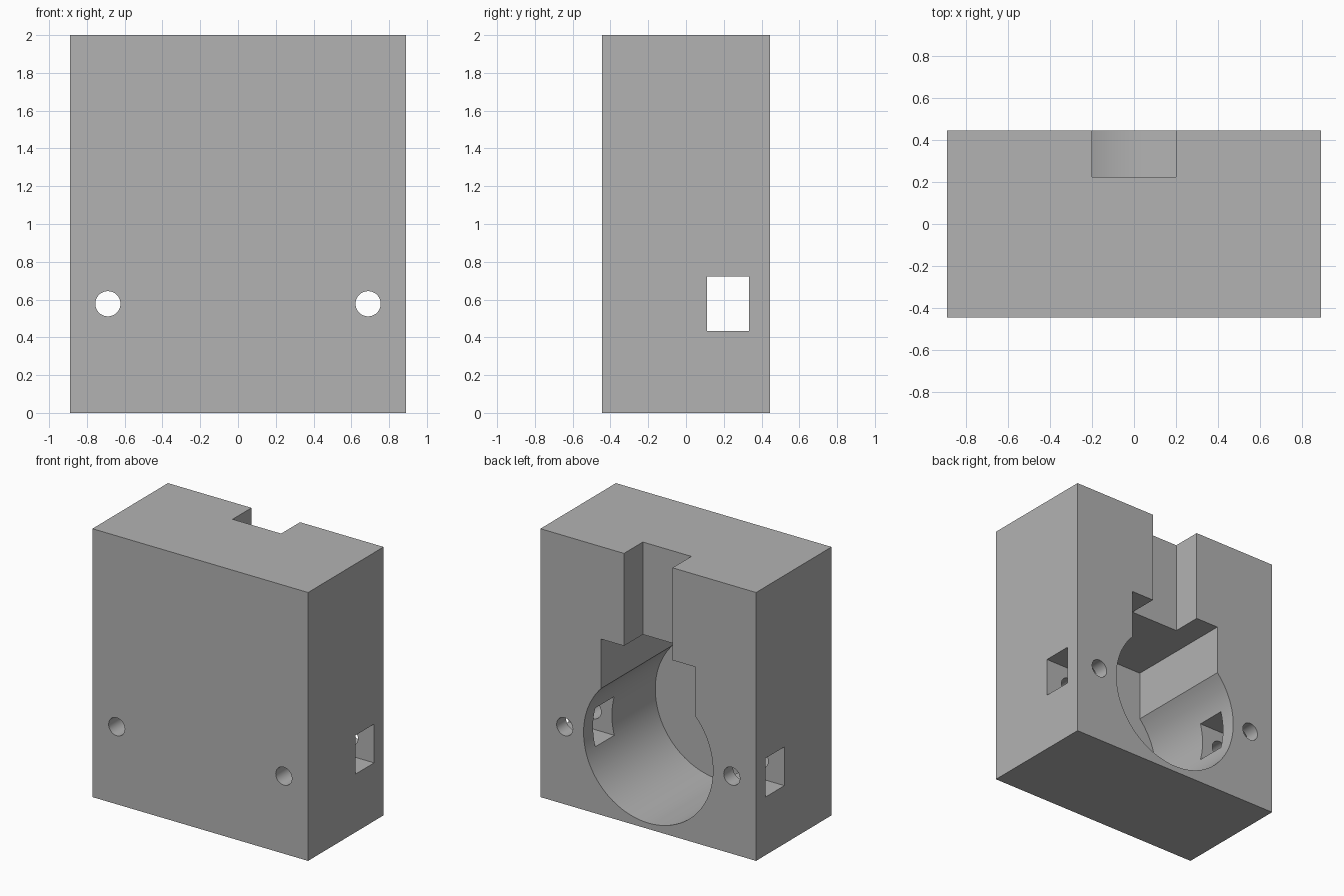
import bpy, bmesh, math
from mathutils import Vector

default = bpy.data.objects.get("Cube")
if default:
    bpy.data.objects.remove(default, do_unlink=True)

U = 2 / 45                      # one design unit
W, D, H = 40 * U, 20 * U, 45 * U
AXIS_Z = 13 * U                 # height of the bore and all cross holes

grey = bpy.data.materials.new("plain grey")
grey.use_nodes = True
colour = (0.45, 0.45, 0.45, 1)
grey.diffuse_color = colour
grey.node_tree.nodes["Principled BSDF"].inputs["Base Color"].default_value = colour


def prism(name, outline, y0, y1):
    """Extrude an (x, z) outline from y0 to y1."""
    bm = bmesh.new()
    face = bm.faces.new([bm.verts.new((x, y0, z)) for x, z in outline])
    ext = bmesh.ops.extrude_face_region(bm, geom=[face])
    verts = [g for g in ext["geom"] if isinstance(g, bmesh.types.BMVert)]
    bmesh.ops.translate(bm, verts=verts, vec=Vector((0, y1 - y0, 0)))
    bmesh.ops.recalc_face_normals(bm, faces=bm.faces)
    mesh = bpy.data.meshes.new(name)
    bm.to_mesh(mesh)
    bm.free()
    mesh.materials.append(grey)
    obj = bpy.data.objects.new(name, mesh)
    bpy.context.collection.objects.link(obj)
    return obj


def rect(x0, x1, z0, z1):
    return [(x0, z0), (x1, z0), (x1, z1), (x0, z1)]


def arc(cx, cz, r, start, end, steps):
    angles = [start + (end - start) * i / steps for i in range(steps + 1)]
    return [(cx + r * math.cos(a), cz + r * math.sin(a)) for a in angles]


# Solid block
block = prism("housing_block", rect(-W / 2, W / 2, 0, H), -D / 2, D / 2)

# Blind round bore with a square-topped slot above, open at the back
radius, slot, slot_top = 12 * U, 8.75 * U, 29.5 * U
corner = math.acos(slot / radius)
keyhole = arc(0, AXIS_Z, radius, math.pi - corner, 2 * math.pi + corner, 96)
keyhole += [(slot, slot_top), (-slot, slot_top)]
cutters = [prism("bore_cutter", keyhole, -D / 2 + U, D)]

# Cable notch running from the slot to the top
cutters.append(prism("notch_cutter", rect(-4.5 * U, 4.5 * U, 28 * U, H + U), 5 * U, D))

# Square side windows and round screw holes, one pair on each side
for side, sign in (("left", 1), ("right", -1)):
    x0, x1 = sorted((sign * 9 * U, sign * 22 * U))
    cutters.append(prism(side + "_window_cutter",
                         rect(x0, x1, AXIS_Z - 3.25 * U, AXIS_Z + 3.25 * U), 2.5 * U, 7.5 * U))
    circle = arc(sign * 15.5 * U, AXIS_Z, 1.5 * U, 0, 2 * math.pi, 48)[:-1]
    cutters.append(prism(side + "_screw_cutter", circle, -D, D))

bpy.ops.object.select_all(action="DESELECT")
block.select_set(True)
bpy.context.view_layer.objects.active = block
for cutter in cutters:
    cutter.hide_render = True
    mod = block.modifiers.new(cutter.name, "BOOLEAN")
    mod.operation, mod.solver, mod.object = "DIFFERENCE", "EXACT", cutter
    bpy.ops.object.modifier_apply(modifier=mod.name)
for cutter in cutters:
    bpy.data.objects.remove(cutter, do_unlink=True)

bpy.ops.object.shade_smooth_by_angle(angle=math.radians(30))
